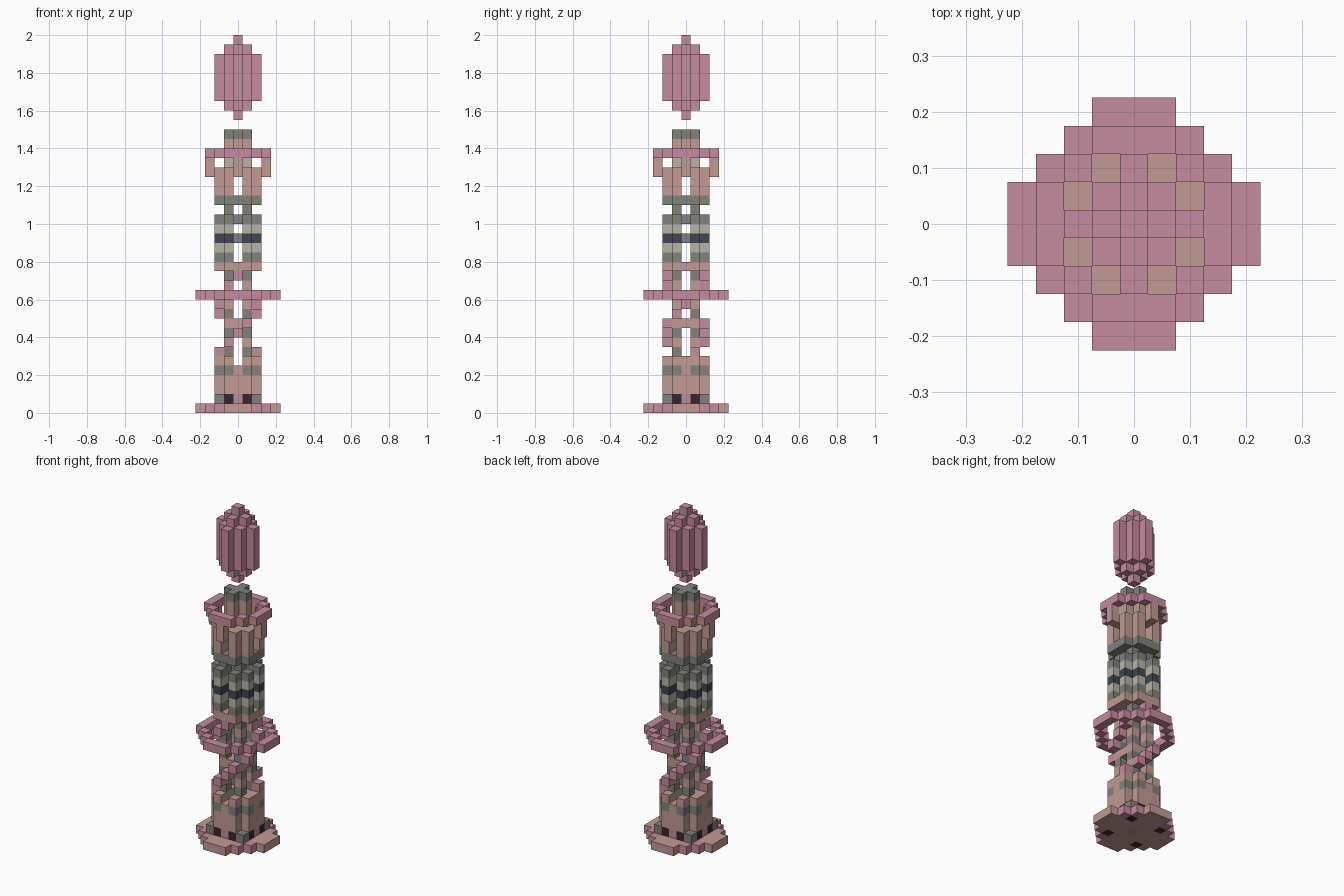
import bpy, bmesh
from mathutils import Vector

cube = bpy.data.objects.get("Cube")
if cube:
    bpy.data.objects.remove(cube, do_unlink=True)

UNIT = 0.05   # edge of one block
R = 4         # half width of the block grid

# Flat colours (linear)
COLOURS = {
    "pink": (0.56, 0.26, 0.34),
    "tan": (0.54, 0.33, 0.29),
    "grey": (0.22, 0.22, 0.2),
    "pale": (0.48, 0.45, 0.39),
    "navy": (0.05, 0.06, 0.08),
    "black": (0.035, 0.02, 0.027),
}
MATS = {}
for name, rgb in COLOURS.items():
    m = bpy.data.materials.new(name)
    m.use_nodes = True
    m.diffuse_color = (*rgb, 1)
    m.node_tree.nodes["Principled BSDF"].inputs["Base Color"].default_value = (*rgb, 1)
    MATS[name] = m
NAMES = list(COLOURS)

blocks = {}   # (x, y, layer) -> (part, colour)


def layer(part, levels, rule):
    """Fill layers with blocks; rule maps squared radius to a colour or None."""
    for k in levels:
        for x in range(-R, R + 1):
            for y in range(-R, R + 1):
                colour = rule(x * x + y * y)
                if colour:
                    blocks[x, y, k] = (part, colour)


def disc(colour, outer, inner=0):
    return lambda d: colour if inner <= d <= outer else None


def pick(colour, *radii):
    return lambda d: colour if d in radii else None


# Base plate and the footing on it
layer("base_plate", [0], lambda d: {0: "pink", 8: "black", 13: "pink"}.get(d, "tan") if d <= 17 else None)
layer("footing", [1], lambda d: {8: "grey", 5: "black"}.get(d, "pink") if d <= 8 else None)

# Lower body with grey spots, notched at the top front and back
layer("lower_body", range(2, 6), disc("tan", 5))
layer("lower_body", [4], pick("grey", 5))
for y in range(-2, 3):
    del blocks[0, y, 5]

# Four inner posts in alternating colours, with a cross plate
for k in range(6, 15):
    layer("inner_posts", [k], pick("tan" if k % 2 else "grey", 2))
layer("cross_plate", [9], disc("tan", 2))

# Double spiral stair around the posts
quarter = [(2, 0), (2, 1), (1, 2)]
path = []
for turn in range(4):
    path += quarter
    quarter = [(-y, x) for x, y in quarter]
for k in range(6, 15):
    x, y = path[k - 5]
    for s in (1, -1):
        blocks[s * x, s * y, k] = ("spiral_stair", "pink")

# Wide hoop
layer("wide_hoop", [12], disc("pink", 17, 13))

# Banded middle: clustered columns in stripes
layer("middle_plate", [15], disc("tan", 5))
for k, colour in zip(range(16, 21), ("grey", "pale", "navy", "pale", "grey")):
    layer("banded_columns", [k], pick(colour, 2, 5))
layer("column_core", [18, 20], pick("grey", 0))
layer("neck_posts", [21], pick("grey", 2))
layer("collar", [22], disc("grey", 5, 1))

# Upper columns, brackets and the narrow hoop
layer("upper_columns", [23, 24, 25], pick("tan", 2, 5))
layer("brackets", [25], pick("tan", 4, 9))
layer("brackets", [26], pick("tan", 9))
layer("narrow_hoop", [27], disc("pink", 10, 8))

# Cross-shaped top post
for k, colour in zip(range(26, 30), ("pale", "tan", "tan", "grey")):
    layer("top_post", [k], disc(colour, 1))

# Floating crystal
layer("floating_crystal", [31, 39], disc("pink", 0))
layer("floating_crystal", [32, 38], disc("pink", 1))
layer("floating_crystal", range(33, 38), disc("pink", 4))


def build(part):
    """Make one object from the exposed faces of a part's blocks."""
    bm = bmesh.new()
    for pos, (owner, colour) in blocks.items():
        if owner != part:
            continue
        c = Vector(pos) + Vector((0, 0, 0.5))
        for axis in range(3):
            for s in (1, -1):
                n = Vector((0, 0, 0))
                n[axis] = s
                if tuple(int(a + b) for a, b in zip(pos, n)) in blocks:
                    continue
                u = Vector((0, 0, 0))
                u[(axis + 1) % 3] = 1
                v = n.cross(u)
                corners = [n + u + v, n - u + v, n - u - v, n + u - v]
                f = bm.faces.new([bm.verts.new((c + q / 2) * UNIT) for q in corners])
                f.material_index = NAMES.index(colour)
    bmesh.ops.remove_doubles(bm, verts=bm.verts[:], dist=UNIT / 100)
    bm.normal_update()
    mesh = bpy.data.meshes.new(part)
    bm.to_mesh(mesh)
    bm.free()
    for n in NAMES:
        mesh.materials.append(MATS[n])
    bpy.context.collection.objects.link(bpy.data.objects.new(part, mesh))


for part in dict.fromkeys(owner for owner, _ in blocks.values()):
    build(part)
